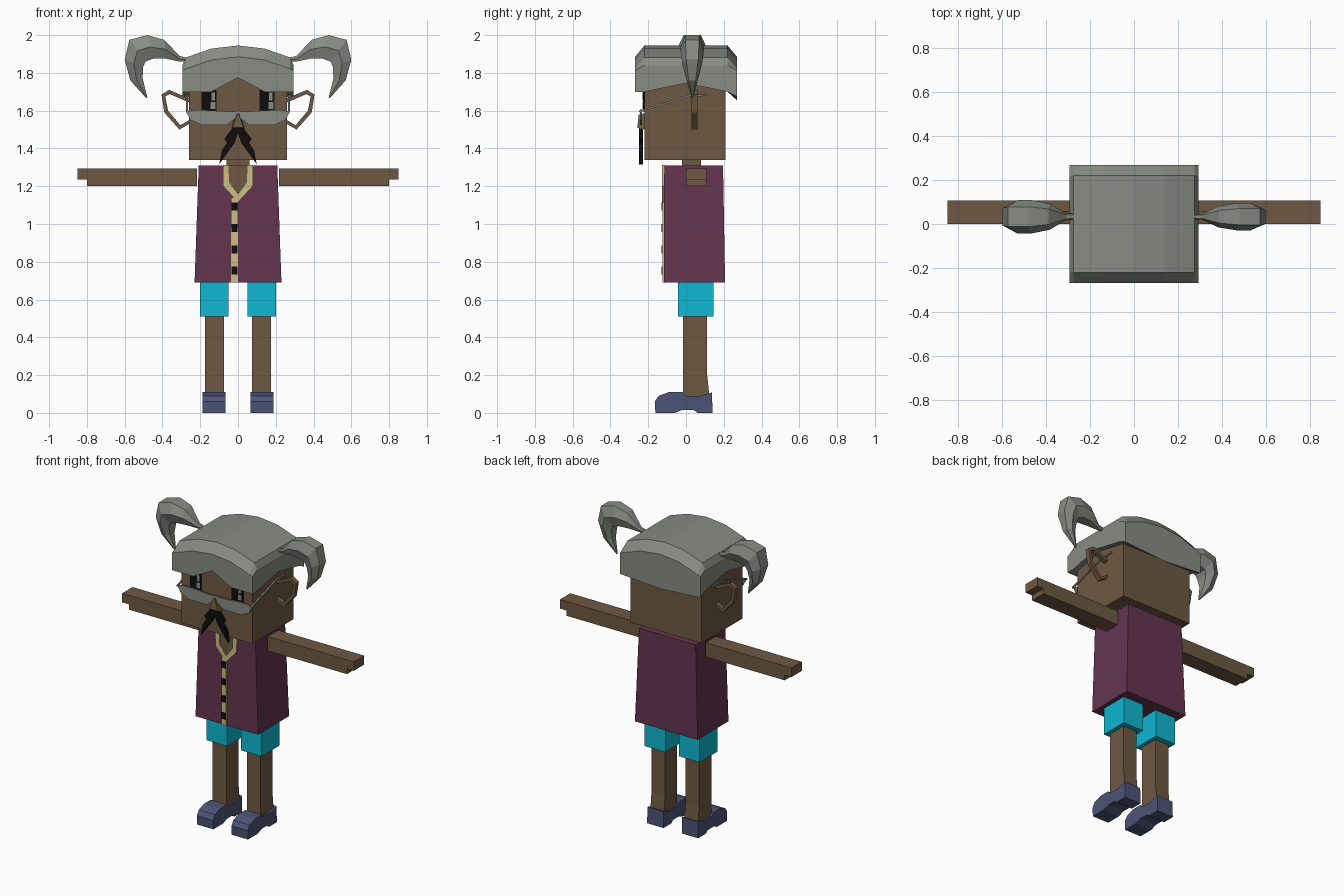
import bpy, bmesh

cube = bpy.data.objects.get("Cube")
if cube:
    bpy.data.objects.remove(cube)


def material(name, rgb):
    lin = [((c / 255 + 0.055) / 1.055) ** 2.4 if c > 10 else c / 255 / 12.92 for c in rgb]
    m = bpy.data.materials.new(name)
    m.use_nodes = True
    m.diffuse_color = (*lin, 1)
    m.node_tree.nodes["Principled BSDF"].inputs["Base Color"].default_value = (*lin, 1)
    return m


SKIN = material("brown skin", (110, 89, 66))
GREY = material("grey hair", (136, 140, 132))
PURPLE = material("plum cloth", (100, 53, 80))
TAN = material("tan trim", (206, 190, 134))
CYAN = material("cyan cloth", (14, 184, 210))
BLUE = material("navy shoe", (76, 84, 118))
BLACK = material("black", (14, 13, 12))


def finish(name, bm, mat):
    bmesh.ops.recalc_face_normals(bm, faces=bm.faces)
    mesh = bpy.data.meshes.new(name)
    bm.to_mesh(mesh)
    bm.free()
    mesh.materials.append(mat)
    obj = bpy.data.objects.new(name, mesh)
    bpy.context.collection.objects.link(obj)
    return obj


def loft(name, rings, mat):
    """Skin a list of equal-length rings and cap both ends."""
    bm = bmesh.new()
    vs = [[bm.verts.new(p) for p in ring] for ring in rings]
    n = len(vs[0])
    for a, b in zip(vs, vs[1:]):
        for i in range(n):
            bm.faces.new((a[i], a[(i + 1) % n], b[(i + 1) % n], b[i]))
    bm.faces.new(vs[0])
    bm.faces.new(vs[-1])
    return finish(name, bm, mat)


def rect(x0, x1, y0, y1, z):
    return [(x0, y0, z), (x1, y0, z), (x1, y1, z), (x0, y1, z)]


def box(name, x, y, z, mat):
    return loft(name, [rect(*x, *y, z[0]), rect(*x, *y, z[1])], mat)


def front_plate(name, pts, y0, y1, mat, side=1):
    """Extrude an x-z outline along y."""
    return loft(name, [[(side * x, y, z) for x, z in pts] for y in (y0, y1)], mat)


def side_plate(name, pts, x0, x1, mat):
    """Extrude a y-z outline along x."""
    return loft(name, [[(x, y, z) for y, z in pts] for x in (x0, x1)], mat)


# Head, neck and torso
box("head", (-.26, .26), (-.22, .21), (1.34, 1.8), SKIN)
box("neck", (-.06, .06), (-.02, .08), (1.25, 1.36), SKIN)
loft("tunic", [rect(-.23, .23, -.117, .207, .69), rect(-.208, .208, -.115, .196, 1.31)], PURPLE)


# Hair cap: domed top, bevelled rim and a wavy hairline
XS = (-.295, -.275, -.14, 0, .14, .275, .295)
YS = (-.27, -.22, 0, .22, .27)


def cap_top(i, j):
    z = 1.945 - .07 * (XS[i] / .29) ** 2
    if j in (0, 4):
        z -= .06
    if i in (0, 6):
        z = min(z, 1.84)
    return z


def cap_bottom(i, j):
    x = abs(XS[i])
    if j < 2:
        return 1.70 + .075 * max(0, 1 - x / .14)
    if j == 2:
        return 1.745
    return 1.70 if j == 3 else 1.655 + .02 * x / .29


bm = bmesh.new()
top = [[bm.verts.new((x, y, cap_top(i, j))) for j, y in enumerate(YS)] for i, x in enumerate(XS)]
low = [[bm.verts.new((x, y, cap_bottom(i, j))) for j, y in enumerate(YS)] for i, x in enumerate(XS)]
for grid in (top, low):
    for i in range(6):
        for j in range(4):
            bm.faces.new((grid[i][j], grid[i + 1][j], grid[i + 1][j + 1], grid[i][j + 1]))
for i in range(6):
    for j in (0, 4):
        bm.faces.new((top[i][j], top[i + 1][j], low[i + 1][j], low[i][j]))
for j in range(4):
    for i in (0, 6):
        bm.faces.new((top[i][j], top[i][j + 1], low[i][j + 1], low[i][j]))
finish("hair_cap", bm, GREY)

# Pigtails: outer point, inner point, half depth
TAIL = [((.27, 1.88), (.27, 1.86), .012), ((.31, 1.89), (.31, 1.86), .015),
        ((.39, 1.975), (.38, 1.875), .055), ((.48, 2.0), (.45, 1.875), .07),
        ((.575, 1.975), (.49, 1.86), .07), ((.6, 1.87), (.503, 1.83), .06),
        ((.57, 1.76), (.505, 1.77), .035), ((.485, 1.665), (.48, 1.67), .004)]


def pigtail(name, side, depth):
    rings = []
    for (ox, oz), (ix, iz), d in TAIL:
        d *= depth
        mx, mz = (ox + ix) / 2, (oz + iz) / 2
        ring = [(ox, -d * .6, oz), (ox, d * .6, oz), (mx, d, mz),
                (ix, d * .6, iz), (ix, -d * .6, iz), (mx, -d, mz)]
        rings.append([(side * x, y + .033, z) for x, y, z in ring])
    loft(name, rings, GREY)


pigtail("left_pigtail", 1, .88)
pigtail("right_pigtail", -1, 1.08)

# Outlines shared by both sides
EAR = [(.25, 1.665), (.275, 1.672), (.365, 1.71), (.405, 1.685), (.39, 1.59), (.31, 1.5), (.25, 1.535),
       (.25, 1.555), (.305, 1.523), (.37, 1.6), (.385, 1.675), (.362, 1.688), (.275, 1.65), (.25, 1.64)]
LENS = [(0, 1.6), (.03, 1.595), (.22, 1.605), (.275, 1.595), (.25, 1.55), (.19, 1.523), (.06, 1.523), (0, 1.57)]
TEMPLE = [(-.25, 1.59), (.02, 1.675), (.11, 1.677), (.11, 1.687), (.02, 1.685), (-.25, 1.60)]
WHISKER = [(0, 1.52), (.02, 1.52), (.072, 1.45), (.058, 1.43), (.085, 1.39), (.1, 1.315), (.05, 1.385), (.018, 1.43), (0, 1.48)]
COLLAR = [(.05, 1.312), (.08, 1.312), (.078, 1.2), (0, 1.115), (0, 1.155), (.048, 1.22)]
SHOE = [(-.162, 0), (-.165, .06), (-.145, .09), (-.09, .11), (-.02, .11), (0, .09), (.07, .088), (.138, .108),
        (.14, 0), (.06, 0), (.04, .016), (-.02, .016), (-.06, 0)]

for side, word in ((1, "left"), (-1, "right")):
    def span(a, b):
        return tuple(sorted((side * a, side * b)))

    # Face parts
    front_plate(word + "_ear", EAR, .03, .06, SKIN, side)
    front_plate(word + "_lens", LENS, -.243, -.233, GREY, side)
    side_plate(word + "_spectacle_arm", TEMPLE, *span(.266, .276), GREY)
    front_plate(word + "_moustache", WHISKER, -.25, -.228, BLACK, side)
    eye = .153 * side
    box(word + "_eye", (eye - .04, eye + .04), (-.227, -.219), (1.595, 1.71), BLACK)
    box(word + "_eye_shine", (eye + .008, eye + .034), (-.229, -.226), (1.61, 1.645), GREY)
    box(word + "_eye_glint", (eye + .012, eye + .03), (-.229, -.226), (1.655, 1.695), GREY)

    # Collar
    front_plate(word + "_collar", COLLAR, -.126, -.11, TAN, side)

    # Arm: long slab over a shorter one
    box(word + "_arm", span(.218, .85), (0, .108), (1.235, 1.295), SKIN)
    box(word + "_forearm_underside", span(.218, .8), (0, .108), (1.2, 1.235), SKIN)

    # Leg, shorts and shoe
    box(word + "_shorts", span(.05, .202), (-.042, .145), (.51, .7), CYAN)
    loft(word + "_leg", [rect(*span(.075, .175), -.015, .125, .08),
                         rect(*span(.075, .175), -.015, .112, .2),
                         rect(*span(.075, .175), -.015, .112, .55)], SKIN)
    side_plate(word + "_shoe", SHOE, *span(.067, .187), BLUE)

# Nose
loft("nose", [[(-.035, -.22, 1.5), (.035, -.22, 1.5), (.03, -.258, 1.51), (-.03, -.258, 1.51)],
              [(-.01, -.22, 1.585), (.01, -.22, 1.585), (.006, -.25, 1.58), (-.006, -.25, 1.58)]], SKIN)

# Open neck, placket and buttons
front_plate("chest", [(-.055, 1.311), (.055, 1.311), (.05, 1.22), (0, 1.15), (-.05, 1.22)], -.119, -.112, SKIN)
box("placket", (-.036, 0), (-.124, -.114), (.69, 1.14), TAN)
for k in range(4):
    z = 1.092 - k * .113
    box("button_%d" % (k + 1), (-.034, -.002), (-.13, -.122), (z - .021, z + .021), BLACK)
